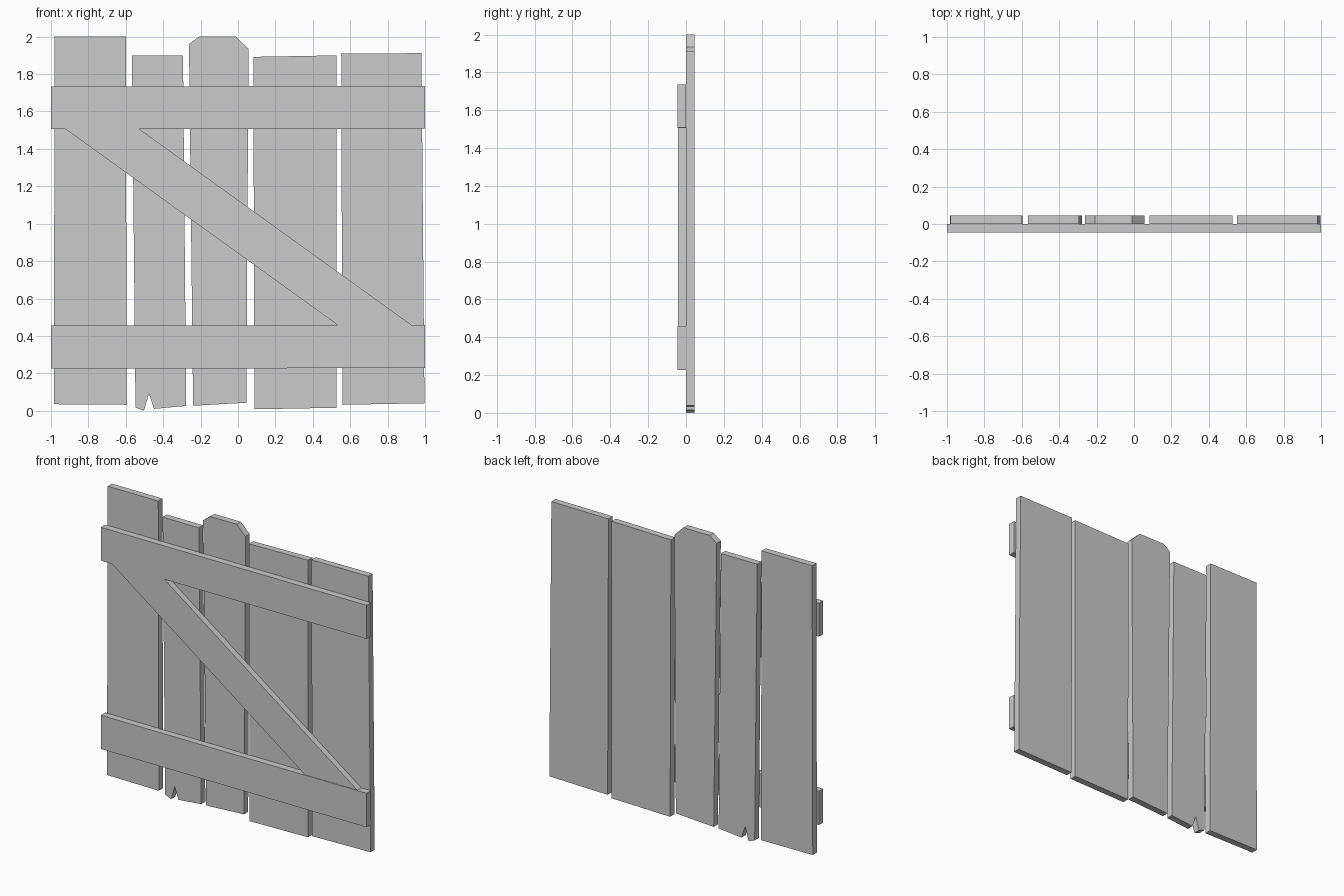
import bpy
import bmesh

cube = bpy.data.objects.get("Cube")
if cube:
    bpy.data.objects.remove(cube, do_unlink=True)

# One plain grey for the whole gate
grey = bpy.data.materials.new("plain grey")
grey.use_nodes = True
colour = (0.6, 0.6, 0.6, 1)
grey.diffuse_color = colour
grey.node_tree.nodes["Principled BSDF"].inputs["Base Color"].default_value = colour


def board(name, outline, front, back):
    """Extrude an (x, z) outline from the front depth to the back depth."""
    bm = bmesh.new()
    face = bm.faces.new([bm.verts.new((x, front, z)) for x, z in outline])
    extruded = bmesh.ops.extrude_face_region(bm, geom=[face])["geom"]
    for v in extruded:
        if isinstance(v, bmesh.types.BMVert):
            v.co.y = back
    bmesh.ops.recalc_face_normals(bm, faces=bm.faces)
    mesh = bpy.data.meshes.new(name)
    bm.to_mesh(mesh)
    bm.free()
    mesh.materials.append(grey)
    obj = bpy.data.objects.new(name, mesh)
    bpy.context.collection.objects.link(obj)
    return obj


# Upright planks, each slightly crooked; one is notched, one has clipped corners
planks = {
    "right_edge_plank": [(-0.98, 2.0), (-0.6, 2.0), (-0.595, 0.032), (-0.985, 0.035)],
    "notched_plank": [(-0.567, 1.9), (-0.294, 1.9), (-0.277, 0.026), (-0.449, 0.01),
                      (-0.476, 0.093), (-0.503, 0.0), (-0.548, 0.018)],
    "clipped_middle_plank": [(-0.262, 1.96), (-0.209, 2.0), (-0.011, 2.0), (0.056, 1.935),
                             (0.045, 0.043), (-0.24, 0.027)],
    "left_inner_plank": [(0.082, 1.892), (0.527, 1.9), (0.527, 0.016), (0.088, 0.008)],
    "left_edge_plank": [(0.552, 1.909), (0.981, 1.912), (0.997, 0.04), (0.558, 0.032)],
}
for name, outline in planks.items():
    board(name, outline, 0.0, 0.045)

# Two cross rails on the front
for name, bottom, top in (("upper_rail", 1.508, 1.735), ("lower_rail", 0.228, 0.457)):
    board(name, [(-1, top - 0.002), (1, top + 0.002), (1, bottom), (-1, bottom - 0.002)], -0.046, 0.0)

# Diagonal brace between the rails
board("diagonal_brace", [(-0.925, 1.508), (-0.53, 1.508), (0.93, 0.457), (0.535, 0.457)], -0.042, 0.0)
